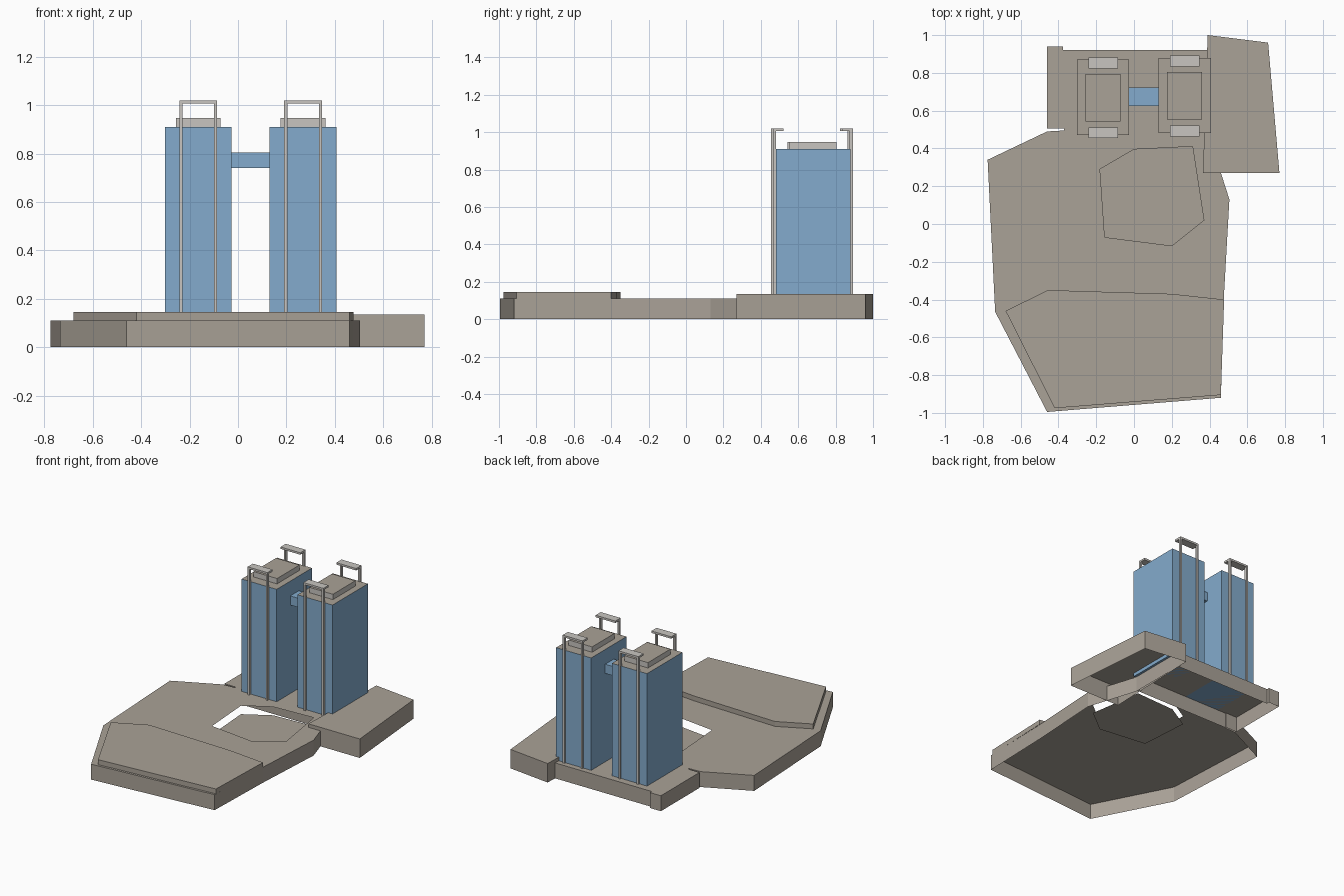
import bpy, bmesh

if "Cube" in bpy.data.objects:
    bpy.data.objects.remove(bpy.data.objects["Cube"])


def material(name, rgb):
    m = bpy.data.materials.new(name)
    m.diffuse_color = (*rgb, 1)
    m.use_nodes = True
    m.node_tree.nodes["Principled BSDF"].inputs["Base Color"].default_value = m.diffuse_color
    return m


TAN = material("warm stone", (0.40, 0.36, 0.31))
BLUE = material("blue glass", (0.23, 0.41, 0.61))
GREY = material("light grey", (0.58, 0.56, 0.53))


def finish(name, bm, *mats):
    me = bpy.data.meshes.new(name)
    bm.to_mesh(me)
    bm.free()
    for m in mats:
        me.materials.append(m)
    ob = bpy.data.objects.new(name, me)
    bpy.context.collection.objects.link(ob)
    return ob


def loop(bm, pts, z):
    vs = [bm.verts.new((x, y, z)) for x, y in pts]
    es = [bm.edges.new((vs[i], vs[(i + 1) % len(vs)])) for i in range(len(vs))]
    return vs, es


def shell(name, pts, z0, z1, hole=None):
    """Counter-clockwise outline with walls and a top, open below."""
    bm = bmesh.new()
    low, _ = loop(bm, pts, z0)
    top, edges = loop(bm, pts, z1)
    n = len(pts)
    for i in range(n):
        j = (i + 1) % n
        bm.faces.new((low[i], low[j], top[j], top[i]))
    if hole:
        edges += loop(bm, hole, z1)[1]
        made = bmesh.ops.triangle_fill(bm, edges=edges, use_beauty=True,
                                       normal=(0, 0, 1))
        for f in made["geom"]:
            if isinstance(f, bmesh.types.BMFace):
                f.normal_update()
                if f.normal.z < 0:
                    f.normal_flip()
    else:
        bm.faces.new(top)
    return finish(name, bm, TAN)


def box(name, x, y, z, side, top=None):
    bm = bmesh.new()
    bmesh.ops.create_cube(bm, size=1)
    for v in bm.verts:
        v.co = [r[0] if c < 0 else r[1] for c, r in zip(v.co, (x, y, z))]
    bm.normal_update()
    if top:
        for f in bm.faces:
            f.material_index = int(f.normal.z > 0.5)
    return finish(name, bm, *([side, top] if top else [side]))


# Plaza and rear podium, one open-bottomed slab with a sunken court opening
G = 0.11
court = [(-0.18, 0.29), (-0.155, -0.07), (0.20, -0.115),
         (0.37, 0.02), (0.31, 0.41), (0.0, 0.395)]
shell("plaza", [(-0.46, -0.995), (0.46, -0.92), (0.475, -0.40), (0.505, 0.13),
                (0.39, 0.49), (0.39, 0.92), (-0.375, 0.92), (-0.375, 0.94),
                (-0.46, 0.94), (-0.46, 0.505), (-0.37, 0.505), (-0.37, 0.495),
                (-0.46, 0.49), (-0.775, 0.34), (-0.735, -0.465)],
      0, G, court)

# Sunken court floor
bm = bmesh.new()
bm.faces.new(loop(bm, court, 0.05)[0])
finish("court_floor", bm, TAN)

# Retaining wall under the podium's front edge
bm = bmesh.new()
bm.faces.new([bm.verts.new(c) for c in ((-0.37, 0.5, 0), (0.39, 0.5, 0),
                                        (0.39, 0.5, G), (-0.37, 0.5, G))])
finish("retaining_wall", bm, TAN)

# Raised front terrace and right-hand block
shell("front_terrace", [(-0.42, -0.975), (0.46, -0.905), (0.477, -0.40),
                        (0.20, -0.37), (-0.455, -0.35), (-0.68, -0.46)], G, 0.145)
shell("side_block", [(0.365, 0.27), (0.77, 0.27), (0.71, 0.96), (0.39, 1.0)], 0, 0.135)

# Twin towers: body, roof box, and a tall frame on the front and back
for side, x0, y0 in (("left", -0.302, 0.472), ("right", 0.131, 0.482)):
    x1, y1 = x0 + 0.276, y0 + 0.398
    box(side + "_tower", (x0, x1), (y0, y1), (G, 0.91), BLUE, TAN)
    box(side + "_roof_box", (x0 + 0.045, x1 - 0.046), (y0 + 0.07, y1 - 0.075),
        (0.91, 0.948), GREY, TAN)
    fx0, fx1 = x0 + 0.06, x1 - 0.06
    for end, ya, yb, yc in (("front", y0 - 0.018, y0, y0 + 0.04),
                            ("back", y1 + 0.012, y1 - 0.006, y1 - 0.046)):
        for k, px in (("a", fx0), ("b", fx1 - 0.013)):
            box(f"{side}_{end}_post_{k}", (px, px + 0.013),
                (min(ya, yb), max(ya, yb)), (G, 1.006), GREY)
        box(f"{side}_{end}_cap", (fx0, fx1), (min(ya, yc), max(ya, yc)),
            (1.006, 1.02), GREY)

# Bridge between the towers
box("sky_bridge", (-0.026, 0.131), (0.625, 0.722), (0.74, 0.805), BLUE)
